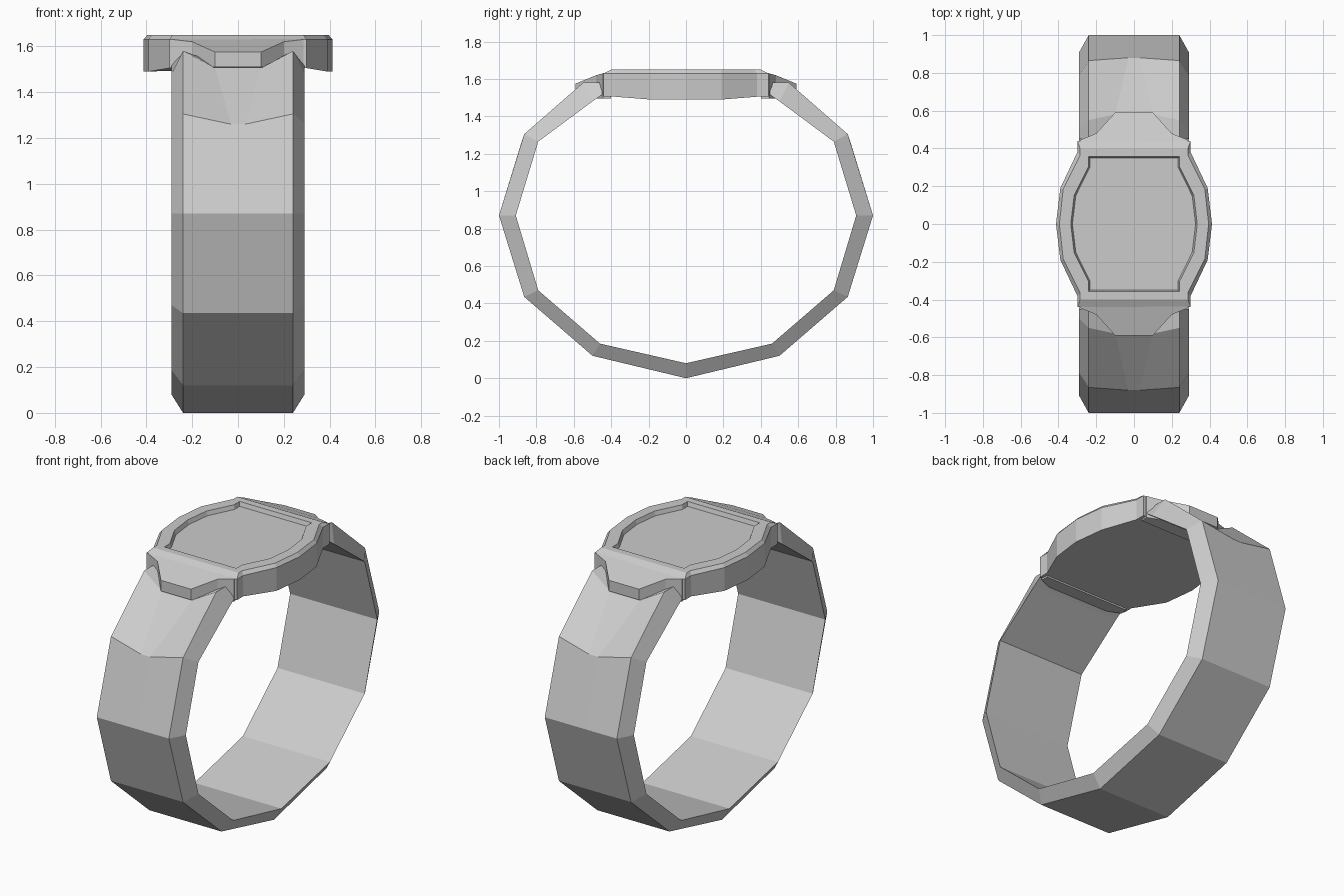
import bpy
import bmesh

cube = bpy.data.objects.get("Cube")
if cube:
    bpy.data.objects.remove(cube, do_unlink=True)

grey = bpy.data.materials.new("plain_grey")
grey.use_nodes = True
grey.diffuse_color = (0.6, 0.6, 0.6, 1)
grey.node_tree.nodes["Principled BSDF"].inputs["Base Color"].default_value = grey.diffuse_color


def loft(name, rings):
    """Skin a list of closed rings and cap both ends."""
    bm = bmesh.new()
    loops = [[bm.verts.new(p) for p in ring] for ring in rings]
    for a, b in zip(loops, loops[1:]):
        for i in range(len(a)):
            j = (i + 1) % len(a)
            bm.faces.new((a[i], a[j], b[j], b[i]))
    bm.faces.new(loops[0])
    bm.faces.new(loops[-1])
    bmesh.ops.recalc_face_normals(bm, faces=bm.faces)
    mesh = bpy.data.meshes.new(name)
    bm.to_mesh(mesh)
    bm.free()
    mesh.materials.append(grey)
    obj = bpy.data.objects.new(name, mesh)
    bpy.context.collection.objects.link(obj)
    return obj


# Strap: faceted band, wider inside than outside, dented under the lugs
OUTER_W, INNER_W = 0.24, 0.29


def strap_ring(side, outer, inner, mid, mid_x):
    half = [(INNER_W, *inner), (OUTER_W, *outer), (mid_x, *mid)]
    pts = half + [(-x, y, z) for x, y, z in reversed(half)]
    return [(x, side * y, z) for x, y, z in pts]


# outer (y, z), inner (y, z), middle of the outer face (y, z), its half width
strap_half = [
    ((0, 0), (0, 0.08), (0, 0), 0.03),
    ((0.5, 0.12), (0.46, 0.185), (0.5, 0.12), 0.03),
    ((0.865, 0.435), (0.79, 0.47), (0.865, 0.435), 0.03),
    ((1, 0.87), (0.91, 0.87), (1, 0.87), 0.03),
    ((0.865, 1.305), (0.79, 1.265), (0.88, 1.26), 0.03),
    ((0.55, 1.58), (0.5, 1.48), (0.58, 1.505), 0.1),
    ((0.45, 1.58), (0.45, 1.515), (0.45, 1.53), 0.1),
]
strap = [strap_ring(-1, *r) for r in reversed(strap_half[1:])]
strap += [strap_ring(1, *r) for r in strap_half]
loft("strap", strap)


# Case: barrel-shaped body with bevelled rim and recessed screen
def outline(quarter):
    right = [(x, -y) for x, y in quarter] + [(x, y) for x, y in reversed(quarter[:-1])]
    return right + [(-x, y) for x, y in reversed(right)]


def at(points, z):
    return [(x, y, z) for x, y in points]


body = outline([(0.3, 0.44), (0.3, 0.38), (0.39, 0.19), (0.413, 0)])
rim = outline([(0.285, 0.4), (0.285, 0.365), (0.375, 0.185), (0.395, 0)])
opening = outline([(0.24, 0.358), (0.24, 0.305), (0.317, 0.152), (0.335, 0)])
floor = outline([(0.234, 0.35), (0.234, 0.3), (0.308, 0.15), (0.326, 0)])
underside = [(x, y, 1.505 if abs(y) > 0.3 else 1.49) for x, y in body]
loft("case", [underside, at(body, 1.63), at(rim, 1.65), at(opening, 1.65), at(floor, 1.625)])

# Lugs: tapered tabs sloping down over the strap ends
lug_half = [(0.28, 0.4, 1.64), (0.285, 0.445, 1.63), (0.2, 0.48, 1.62), (0.1, 0.59, 1.575)]
lug_top = lug_half + [(-x, y, z) for x, y, z in reversed(lug_half)]
for name, side in (("front_lug", -1), ("back_lug", 1)):
    top = [(x, side * y, z) for x, y, z in lug_top]
    bottom = [(x, y, 1.51 if abs(y) > 0.5 else 1.495) for x, y, z in top]
    loft(name, [bottom, top])
